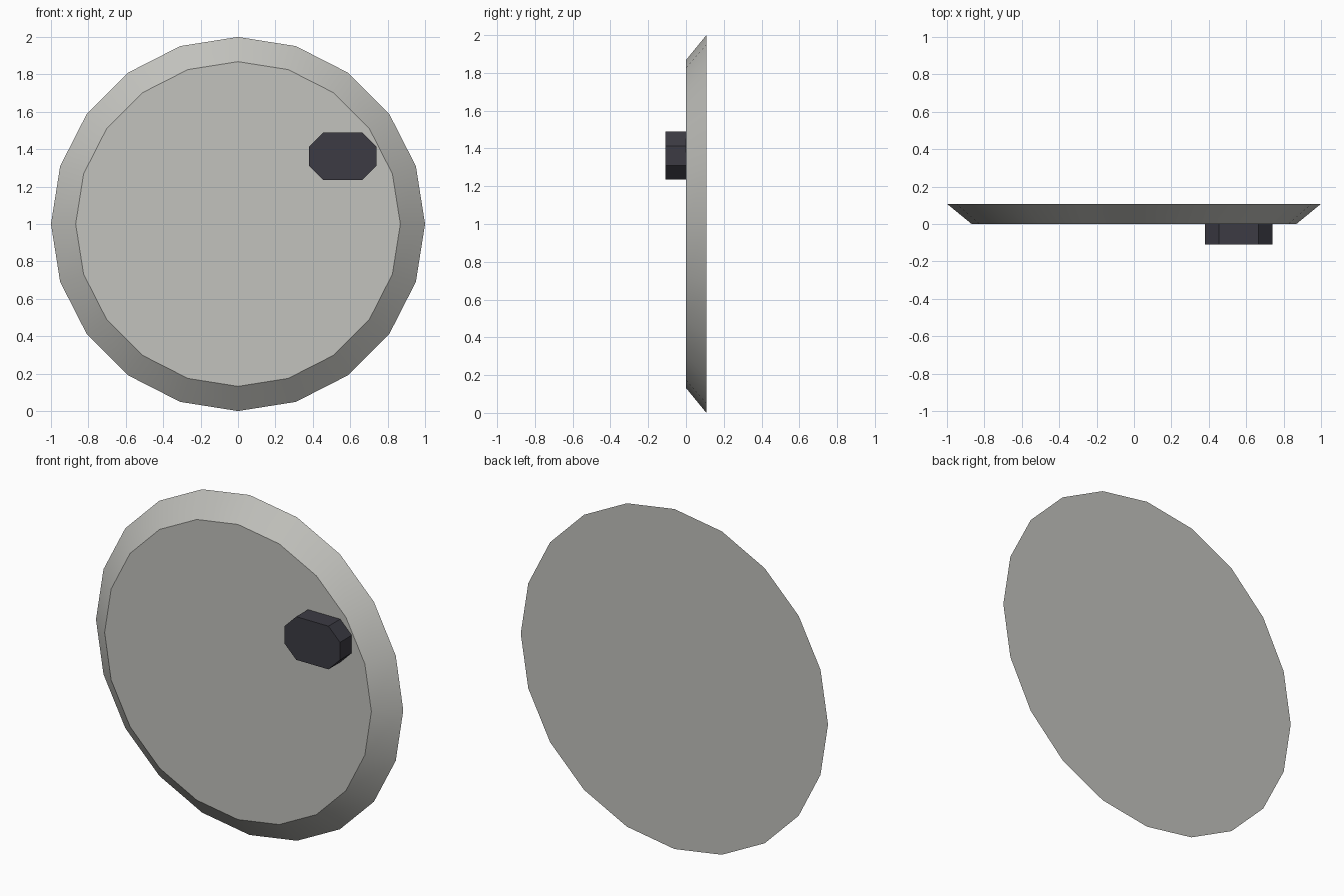
import bpy, bmesh, math

if "Cube" in bpy.data.objects:
    bpy.data.objects.remove(bpy.data.objects["Cube"])


def material(name, rgb):
    m = bpy.data.materials.new(name)
    m.diffuse_color = (*rgb, 1)
    m.use_nodes = True
    m.node_tree.nodes["Principled BSDF"].inputs["Base Color"].default_value = m.diffuse_color
    return m


light_grey = material("light grey", (0.54, 0.54, 0.51))
charcoal = material("charcoal", (0.045, 0.044, 0.057))

# Round door: 20-sided disc tapering towards the front, with a smooth rim
bpy.ops.mesh.primitive_cone_add(vertices=20, radius1=1.0, radius2=0.868, depth=0.108,
                                location=(0, 0.054, 1), rotation=(math.pi / 2, 0, 0))
door = bpy.context.object
door.name = "round_door"
door.data.materials.append(light_grey)
bpy.ops.object.transform_apply(location=True, rotation=True, scale=True)
bpy.ops.object.shade_smooth_by_angle(angle=math.radians(30))

# Knob: flat-shaded block with chamfered corners, extruded out of the door front
half_w, half_h, cut, depth = 0.18, 0.127, 0.075, 0.109
corners = []
for sx, sz in ((1, 1), (-1, 1), (-1, -1), (1, -1)):
    pair = [(sx * half_w, sz * (half_h - cut)), (sx * (half_w - cut), sz * half_h)]
    corners += pair if sx * sz > 0 else pair[::-1]

bm = bmesh.new()
face = bm.faces.new([bm.verts.new((x, 0, z)) for x, z in corners])
ext = bmesh.ops.extrude_face_region(bm, geom=[face], use_keep_orig=True)
moved = [v for v in ext["geom"] if isinstance(v, bmesh.types.BMVert)]
bmesh.ops.translate(bm, verts=moved, vec=(0, -depth, 0))
bmesh.ops.recalc_face_normals(bm, faces=bm.faces)
mesh = bpy.data.meshes.new("knob")
bm.to_mesh(mesh)
bm.free()
knob = bpy.data.objects.new("knob", mesh)
knob.location = (0.56, 0, 1.362)
mesh.materials.append(charcoal)
bpy.context.collection.objects.link(knob)
